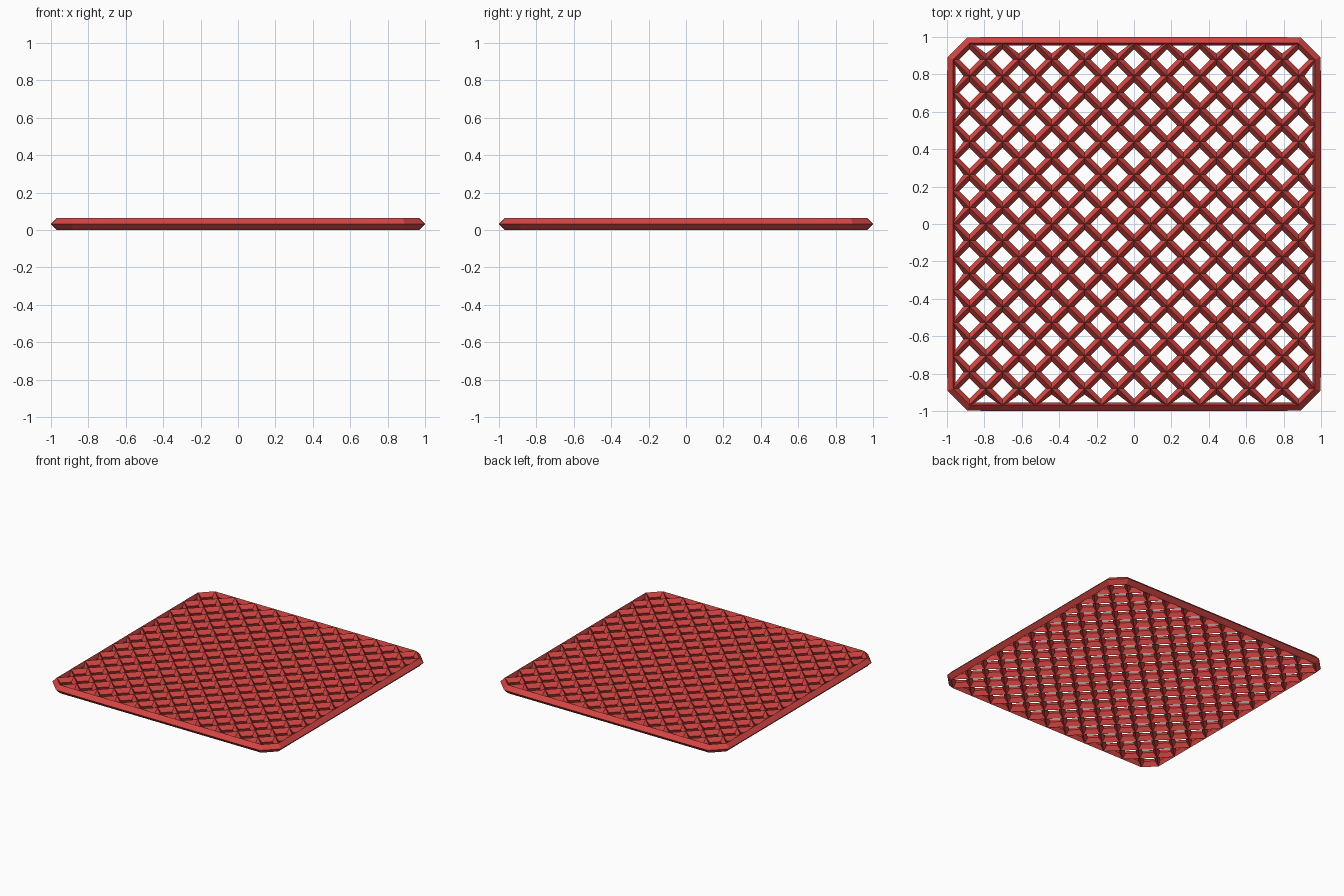
import bpy, bmesh

if "Cube" in bpy.data.objects:
    bpy.data.objects.remove(bpy.data.objects["Cube"])

N = 22            # half-cells along each side
T = 0.065         # strut thickness
P = 1 - T / 2     # half size of the flat lattice
S = 2 * P / N

# flat sheet of diamond cells, with half cells along the border and clipped corners
bm = bmesh.new()
verts = {}

def vert(i, j):
    if (i, j) not in verts:
        verts[i, j] = bm.verts.new((i * S - P, j * S - P, T / 2))
    return verts[i, j]

for i in range(N + 1):
    for j in range(N + 1):
        if (i + j) % 2:
            continue
        ring = [(i + a, j + b) for a, b in ((1, 0), (0, 1), (-1, 0), (0, -1))]
        ring = [p for p in ring if 0 <= p[0] <= N and 0 <= p[1] <= N]
        if len(ring) >= 3:
            bm.faces.new([vert(*p) for p in ring])

mesh = bpy.data.meshes.new("lattice_panel")
bm.to_mesh(mesh)
bm.free()
panel = bpy.data.objects.new("lattice_panel", mesh)
bpy.context.collection.objects.link(panel)

# red material
red = bpy.data.materials.new("red")
red.diffuse_color = (0.65, 0.06, 0.055, 1)
red.use_nodes = True
red.node_tree.nodes["Principled BSDF"].inputs["Base Color"].default_value = red.diffuse_color
mesh.materials.append(red)

# turn the cell edges into diamond-section struts
wire = panel.modifiers.new("struts", 'WIREFRAME')
wire.thickness = T
wire.offset = 0
wire.use_even_offset = False
wire.use_boundary = True
wire.use_replace = True
